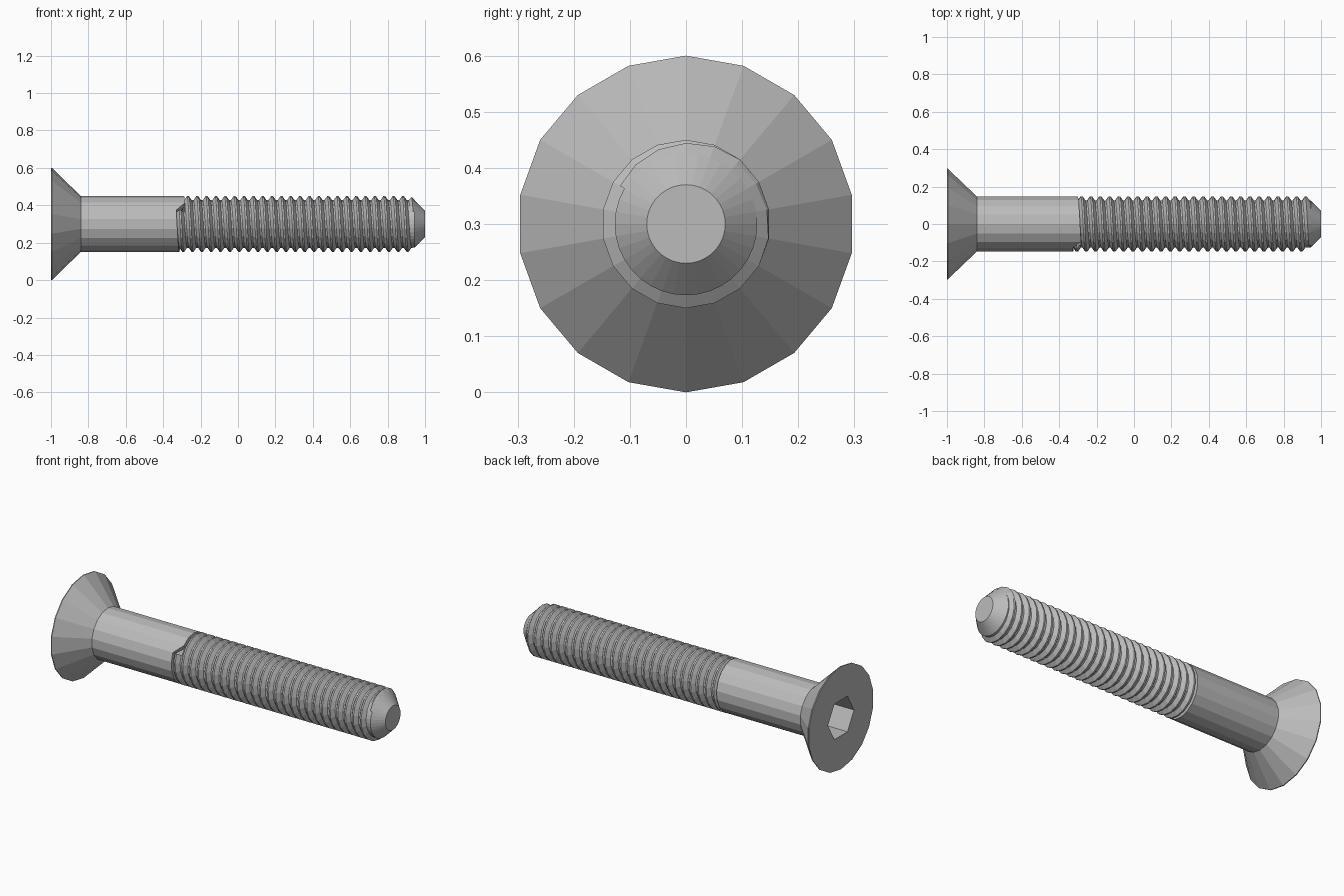
import bpy, bmesh
from math import sin, cos, pi, radians

if "Cube" in bpy.data.objects:
    bpy.data.objects.remove(bpy.data.objects["Cube"], do_unlink=True)

SIDES = 18
AXIS_Z = 0.3
PITCH = 0.05
SHANK_R, ROOT_R = 0.149, 0.127
THREAD_X = -0.33
START = radians(150)

steel = bpy.data.materials.new("grey steel")
steel.use_nodes = True
GREY = (0.5, 0.5, 0.5, 1)
steel.diffuse_color = GREY
steel.node_tree.nodes["Principled BSDF"].inputs["Base Color"].default_value = GREY


def point(x, r, t):
    return (x, r * cos(t), AXIS_Z + r * sin(t))


def loft(bm, rings, closed=True):
    """Skin quads between equal-length rows of points."""
    rows = [[bm.verts.new(p) for p in ring] for ring in rings]
    for a, b in zip(rows, rows[1:]):
        n = len(a)
        for i in range(n if closed else n - 1):
            j = (i + 1) % n
            bm.faces.new((a[i], a[j], b[j], b[i]))
    return rows


def finish(name, bm):
    bmesh.ops.remove_doubles(bm, verts=bm.verts, dist=0.0002)
    bmesh.ops.recalc_face_normals(bm, faces=bm.faces)
    mesh = bpy.data.meshes.new(name)
    bm.to_mesh(mesh)
    bm.free()
    mesh.materials.append(steel)
    obj = bpy.data.objects.new(name, mesh)
    bpy.context.collection.objects.link(obj)
    return obj


def ring(x, r, sides=SIDES):
    return [point(x, r, START + 2 * pi * i / sides) for i in range(sides)]


def hex_ring(x, r):
    """Hexagon with two extra points along each edge, corners on the y axis."""
    pts = []
    for i in range(SIDES):
        t = START + radians(-30) + 2 * pi * i / SIDES
        off = (t % (pi / 3)) - pi / 6
        pts.append(point(x, r * cos(pi / 6) / cos(off), t + radians(30) - radians(30)))
    # shift so that each point lies beside its neighbour on the outer rim
    return pts[1:] + pts[:1]


# Countersunk head with hexagonal socket, and plain shank ending on a helix
bm = bmesh.new()
socket = [hex_ring(-0.85, 0.12), hex_ring(-1, 0.12)]
socket = [r[1:] + r[:1] for r in socket]
shank_end = [point(THREAD_X + PITCH * i / SIDES, SHANK_R, START + 2 * pi * i / SIDES)
             for i in range(SIDES)]
rows = loft(bm, socket + [ring(-1, 0.3), ring(-0.995, 0.3),
                          ring(-0.84, SHANK_R), shank_end])
bm.faces.new(rows[0])
finish("head_and_shank", bm)

# Screw thread: one tooth profile swept along a helix, trimmed by the tip chamfer
bm = bmesh.new()
profile = [(0, ROOT_R), (0.1, ROOT_R), (0.42, SHANK_R + 0.001),
           (0.6, SHANK_R + 0.001), (0.92, ROOT_R), (1, ROOT_R)]
sweep = []
for k in range(25 * SIDES + 1):
    t = START + 2 * pi * k / SIDES
    row = []
    for f, r in profile:
        x = min(THREAD_X + PITCH * (k / SIDES + f - 0.1), 0.945)
        row.append(point(x, min(r, 0.072 + (1 - x)), t))
    sweep.append(row)
loft(bm, sweep, closed=False)
finish("thread", bm)

# Chamfered tip
bm = bmesh.new()
rows = loft(bm, [ring(0.9, 0.125, 36), ring(0.943, ROOT_R, 36), ring(1, 0.07, 36)])
bm.faces.new(rows[-1])
finish("tip", bm)

# Step where the thread leaves the shank
bm = bmesh.new()
loft(bm, [shank_end, [point(x, 0.12, START + 2 * pi * i / SIDES)
                      for i, (x, y, z) in enumerate(shank_end)]])
finish("shank_shoulder", bm)
